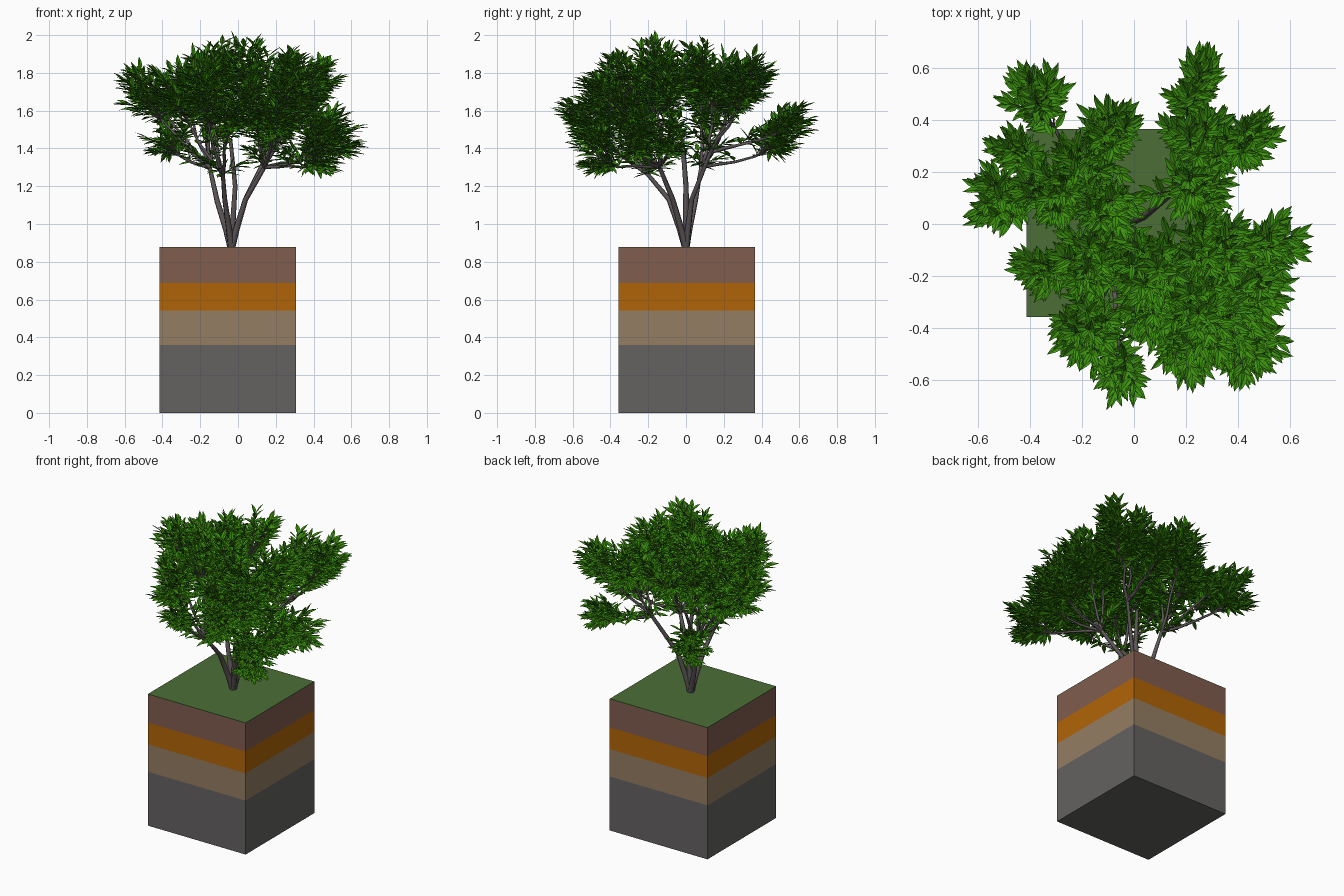
import bpy, bmesh, math, random
from mathutils import Vector

if "Cube" in bpy.data.objects:
    bpy.data.objects.remove(bpy.data.objects["Cube"])

random.seed(7)


def material(name, r, g, b):
    lin = [((c / 255 + 0.055) / 1.055) ** 2.4 for c in (r, g, b)]
    m = bpy.data.materials.new(name)
    m.diffuse_color = (*lin, 1)
    m.use_nodes = True
    m.node_tree.nodes["Principled BSDF"].inputs["Base Color"].default_value = m.diffuse_color
    return m


ROCK = material("grey rock", 100, 98, 97)
CLAY = material("tan clay", 149, 125, 98)
SUBSOIL = material("orange subsoil", 176, 100, 6)
SOIL = material("brown soil", 129, 93, 78)
GRASS = material("grass green", 76, 110, 54)
BARK = material("grey bark", 92, 85, 86)
LEAF = material("leaf green", 60, 146, 14)


def layer(name, z0, z1, mat):
    bm = bmesh.new()
    bmesh.ops.create_cube(bm, size=1)
    for v in bm.verts:
        v.co = Vector((-0.054 + v.co.x * 0.722, 0.004 + v.co.y * 0.724,
                       (z0 + z1) / 2 + v.co.z * (z1 - z0)))
    me = bpy.data.meshes.new(name)
    bm.to_mesh(me)
    bm.free()
    me.materials.append(mat)
    bpy.context.collection.objects.link(bpy.data.objects.new(name, me))


# Ground block, bottom to top
layer("rock_layer", 0, 0.36, ROCK)
layer("clay_layer", 0.36, 0.543, CLAY)
layer("subsoil_layer", 0.543, 0.688, SUBSOIL)
layer("soil_layer", 0.688, 0.875, SOIL)
layer("grass_top", 0.875, 0.879, GRASS)

# Main stems: bend and end point, all rising from one foot
FOOT = Vector((-0.035, 0, 0.87))
STEMS = [
    ((-0.11, 0.05, 1.12), (-0.15, 0.08, 1.30)),
    ((0.04, 0.03, 1.13), (0.16, 0.13, 1.38)),
    ((-0.07, -0.09, 1.13), (-0.08, -0.20, 1.26)),
    ((0.04, -0.07, 1.13), (0.14, -0.14, 1.30)),
    ((-0.015, 0.0, 1.20), (-0.04, -0.02, 1.45)),
]

# Leaf clumps: x, y, z, radius
CLUMPS = [
    (-0.39, 0.50, 1.48, .10), (-0.53, 0.10, 1.70, .10), (-0.47, 0.29, 1.68, .06),
    (-0.33, 0.13, 1.73, .12), (-0.20, 0.22, 1.74, .11), (-0.09, 0.36, 1.78, .09),
    (0.24, 0.53, 1.53, .06), (0.26, 0.60, 1.55, .06),
    (0.44, 0.34, 1.76, .09), (0.28, 0.31, 1.75, .11), (0.26, 0.14, 1.76, .08),
    (0.54, -0.08, 1.47, .10), (0.47, -0.28, 1.48, .12), (0.45, -0.47, 1.42, .12),
    (0.30, -0.35, 1.68, .17), (0.32, -0.09, 1.75, .13), (0.20, -0.51, 1.60, .10),
    (-0.19, -0.44, 1.69, .12), (-0.05, -0.60, 1.60, .07), (-0.36, -0.18, 1.68, .07),
    (-0.19, -0.14, 1.77, .12), (0.04, -0.17, 1.83, .13), (-0.09, 0.06, 1.85, .10),
    (0.08, -0.33, 1.64, .12),
]

bark = bpy.data.curves.new("branches", 'CURVE')
bark.dimensions = '3D'
bark.bevel_depth = 1
bark.bevel_resolution = 1
bark.use_fill_caps = True


def limb(points, r0, r1):
    s = bark.splines.new('POLY')
    s.points.add(len(points) - 1)
    for i, (q, p) in enumerate(zip(s.points, points)):
        q.co = (*p, 1)
        q.radius = r0 + (r1 - r0) * i / (len(points) - 1)


def bend(a, b, lift):
    # Gently kinked path from a to b
    pts = []
    for i in range(5):
        t = i / 4
        p = a.lerp(b, t)
        p.z += lift * math.sin(math.pi * t)
        if 0 < i < 4:
            p += Vector([random.uniform(-.012, .012) for _ in range(3)])
        pts.append(p)
    return pts


leaves = bmesh.new()


def leaf(base, direction, length, width):
    # Lance-shaped leaf, gently folded along its midrib
    d = direction.normalized()
    side = d.cross(Vector((0, 0, 1)))
    if side.length < 0.05:
        side = Vector((1, 0, 0))
    side.normalize()
    up = side.cross(d)
    roll = random.uniform(-.4, .4)
    side, up = (side * math.cos(roll) + up * math.sin(roll),
                up * math.cos(roll) - side * math.sin(roll))

    def pt(t, s, h):
        return leaves.verts.new(base + d * length * t + side * width * s + up * width * h)
    root, tip = pt(0, 0, 0), pt(1, 0, -.2)
    r1, r2 = pt(.3, .48, .08), pt(.62, .4, .04)
    l1, l2 = pt(.3, -.48, .08), pt(.62, -.4, .04)
    leaves.faces.new((root, r1, r2, tip))
    leaves.faces.new((root, tip, l2, l1))


def shoot(start, end):
    # Thin twig with leaves fanning out towards its tip
    axis = (end - start).normalized()
    limb([start, start.lerp(end, .5) + Vector((0, 0, .008)), end], .0033, .0012)
    a = axis.orthogonal().normalized()
    b = axis.cross(a)
    span = min(0.11, (end - start).length)
    n = 11
    for i in range(n):
        t = i / (n - 1)
        az = i * 2.4 + random.uniform(-.4, .4)
        spread = math.radians(68 - 52 * t)
        d = axis * math.cos(spread) + (a * math.cos(az) + b * math.sin(az)) * math.sin(spread)
        d.z *= 0.45
        leaf(end - axis * span * (1 - t), d, random.uniform(.062, .09), random.uniform(.024, .031))


# Stems, each with a few low shoots
ends = []
for mid, end in STEMS:
    mid, end = Vector(mid), Vector(end)
    limb([FOOT, FOOT.lerp(mid, .35) + Vector((0, 0, .01)), mid, end], .02, .011)
    ends.append(end)
    for _ in range(3):
        a = random.uniform(0, math.tau)
        shoot(end, end + Vector((.1 * math.cos(a), .1 * math.sin(a), random.uniform(.04, .1))))

# Branches from the nearest stem, then twigs and leaves
for x, y, z, r in CLUMPS:
    c = Vector((x, y, z))
    anchor = min(ends, key=lambda e: (e.xy - c.xy).length)
    out = Vector((x - anchor.x, y - anchor.y, 0)).normalized()
    hub = c - out * 0.06 - Vector((0, 0, r * .8))
    path = bend(anchor, hub, -.015)
    limb(path, .0105, .005)
    for _ in range(min(11 + int(13000 * r ** 3), 58)):
        while True:
            u = Vector([random.uniform(-1, 1) for _ in range(3)])
            if u.length < 1:
                break
        end = c + Vector((u.x * r, u.y * r, u.z * r * 1.35))
        end.z = min(end.z, 1.955)
        start = path[3].lerp(hub, random.random())
        if (end - start).length < .04:
            end.z += .05
        shoot(start, end)
    # A couple of leafy side shoots along the branch
    for p in path[2:4]:
        a = random.uniform(0, math.tau)
        shoot(p, p + Vector((.08 * math.cos(a), .08 * math.sin(a), .07)))

ob = bpy.data.objects.new("branches", bark)
bpy.context.collection.objects.link(ob)
bark.materials.append(BARK)
bpy.context.view_layer.objects.active = ob
ob.select_set(True)
bpy.ops.object.convert(target='MESH')

me = bpy.data.meshes.new("leaves")
leaves.to_mesh(me)
leaves.free()
me.materials.append(LEAF)
bpy.context.collection.objects.link(bpy.data.objects.new("leaves", me))
